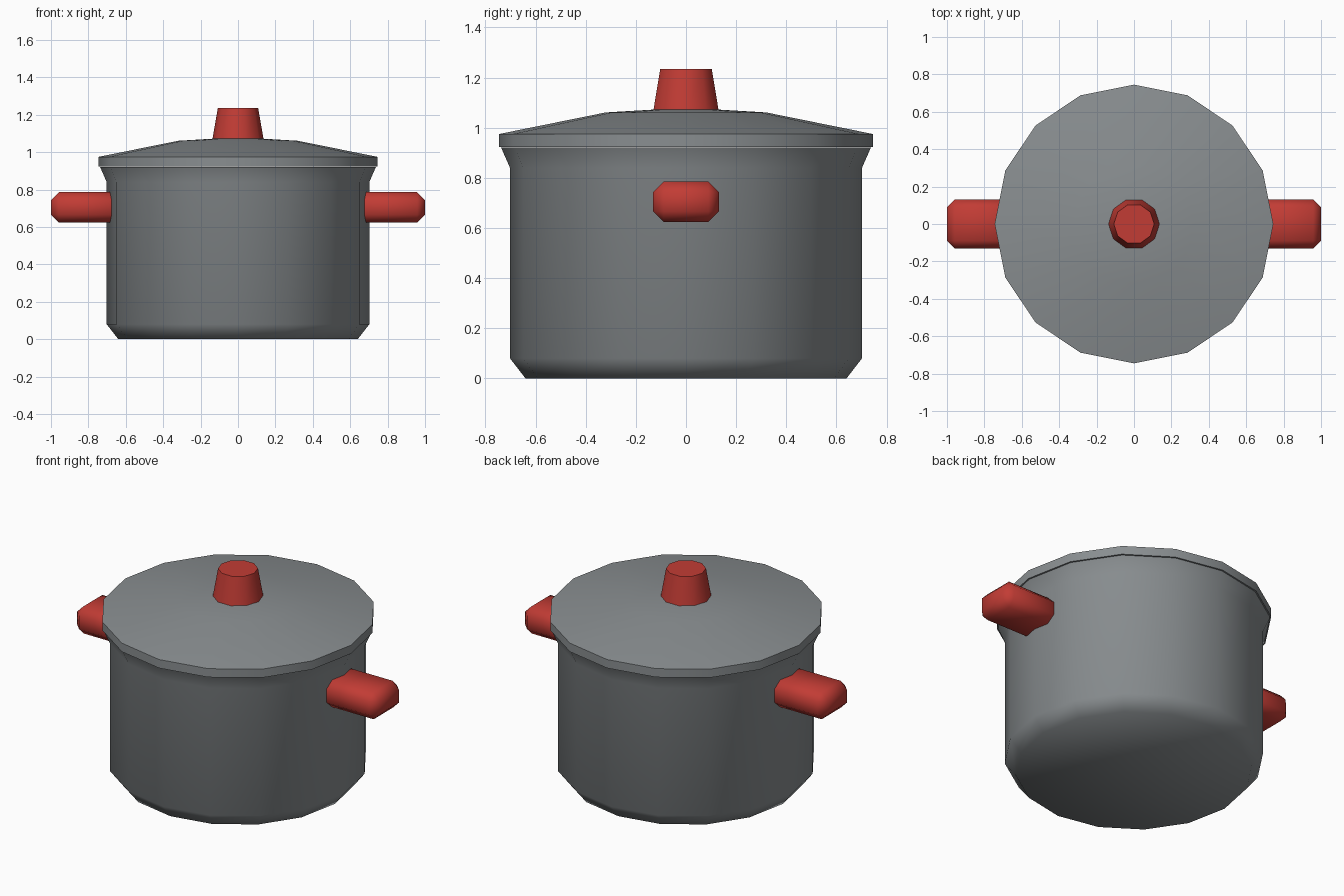
import bpy, bmesh, math
from mathutils import Matrix

cube = bpy.data.objects.get("Cube")
if cube:
    bpy.data.objects.remove(cube, do_unlink=True)


def material(name, rgb):
    mat = bpy.data.materials.new(name)
    mat.use_nodes = True
    mat.diffuse_color = (*rgb, 1)
    mat.node_tree.nodes["Principled BSDF"].inputs["Base Color"].default_value = (*rgb, 1)
    return mat


def finish(name, bm, mat):
    """Turn a bmesh into a smooth-shaded object with sharp edges kept."""
    bmesh.ops.recalc_face_normals(bm, faces=bm.faces)
    mesh = bpy.data.meshes.new(name)
    bm.to_mesh(mesh)
    bm.free()
    mesh.materials.append(mat)
    obj = bpy.data.objects.new(name, mesh)
    bpy.context.collection.objects.link(obj)
    bpy.ops.object.select_all(action="DESELECT")
    obj.select_set(True)
    bpy.context.view_layer.objects.active = obj
    bpy.ops.object.shade_smooth_by_angle(angle=math.radians(60))
    return obj


def lathe(name, profile, sides, mat):
    """Spin a (radius, height) profile around the z axis."""
    bm = bmesh.new()
    verts = [bm.verts.new((r, 0, z)) for r, z in profile]
    edges = [bm.edges.new(pair) for pair in zip(verts, verts[1:])]
    bmesh.ops.spin(bm, geom=verts + edges, cent=(0, 0, 0), axis=(0, 0, 1),
                   angle=math.tau, steps=sides)
    bmesh.ops.remove_doubles(bm, verts=bm.verts, dist=0.0005)
    return finish(name, bm, mat)


def handle(name, side, mat):
    """Chamfered block sticking out of the pot wall."""
    bm = bmesh.new()
    size = Matrix.Diagonal((0.38, 0.262, 0.162, 1))
    bmesh.ops.create_cube(bm, size=1, matrix=Matrix.Translation((side * 0.81, 0, 0.705)) @ size)
    bmesh.ops.bevel(bm, geom=bm.edges[:], offset=0.042, segments=1, affect="EDGES")
    return finish(name, bm, mat)


steel = material("grey steel", (0.25, 0.27, 0.28))
red = material("red plastic", (0.54, 0.045, 0.035))

# Hollow pot with chamfered foot and flared lip
lathe("pot_body", [(0, 0), (0.64, 0), (0.702, 0.08), (0.702, 0.84), (0.738, 0.922),
                   (0.70, 0.922), (0.66, 0.84), (0.66, 0.06), (0, 0.06)], 16, steel)

# Shallow domed lid with a thin upright rim
lathe("lid", [(0, 0.924), (0.745, 0.924), (0.745, 0.975), (0.32, 1.061), (0, 1.08)], 16, steel)

# Tapered knob
lathe("lid_knob", [(0, 1.05), (0.14, 1.05), (0.108, 1.235), (0, 1.235)], 10, red)

# Side handles
for label, side in (("left", 1), ("right", -1)):
    handle(label + "_handle", side, red)
